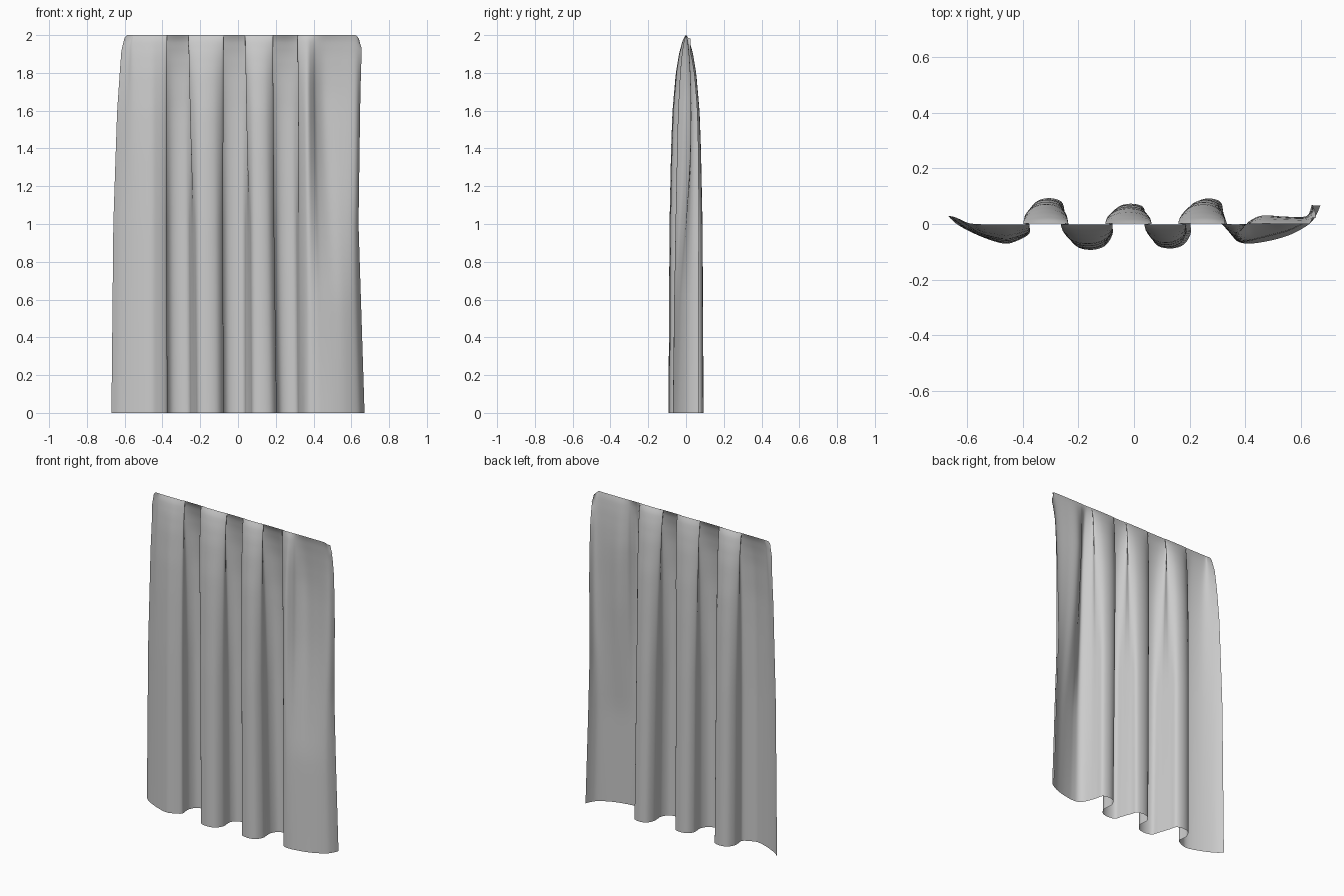
import bpy
from mathutils import Vector

if "Cube" in bpy.data.objects:
    bpy.data.objects.remove(bpy.data.objects["Cube"])

ROWS, SUB = 40, 5


def lerp_keys(keys, z):
    """Piecewise linear lookup in (z, value) keys, z descending."""
    for (z0, a), (z1, b) in zip(keys, keys[1:]):
        if z >= z1:
            return a + (b - a) * (z0 - z) / (z0 - z1)
    return keys[-1][1]


AMP = [(2, .02), (1.97, .2), (1.9, .4), (1.8, .58), (1.6, .77), (1.4, .85), (1, .94), (0, 1)]
LEFT = [(2, -.60), (1.95, -.617), (1.6, -.64), (1, -.66), (0, -.67)]
RIGHT = [(2, .64), (1.96, .655), (1.7, .648), (1, .638), (0, .67)]
OVER = [[(2, .012), (1.5, .008), (1, .002), (0, 0)],
        [(2, .012), (1.5, .004), (1, -.01), (0, -.013)]]
MORPH = [(2, 1), (1.7, 1), (1.3, .75), (.6, .15), (0, 0)]

# fold walls at the top and the bottom hem, with the depth of each pleat between
W_TOP = [-.385, -.25, -.09, .05, .172, .315]
W_HEM = [-.377, -.235, -.078, .055, .203, .335]
DEPTH = [.093, -.093, .073, -.088, .092]

# free right end: extra back fold high up, one broad sweep at the hem
END_TOP = [(.350, -.045), (.372, -.052), (.395, -.02), (.415, .015), (.46, .045), (.53, .04), (.60, .035), (.63, .045)]
END_HEM = [(.355, -.045), (.38, -.066), (.415, -.07), (.45, -.067), (.51, -.055), (.57, -.035), (.63, 0), (.655, .032)]


def profile(z):
    k = lerp_keys(AMP, z)
    over = [lerp_keys(o, z) for o in OVER]
    left, right, m = lerp_keys(LEFT, z), lerp_keys(RIGHT, z), lerp_keys(MORPH, z)
    t = z / 2
    walls = [a * t + b * (1 - t) for a, b in zip(W_TOP, W_HEM)]
    # free left end
    pts = [(left, .03 * k), (left + .04, -.005 * k), (-.55, -.045 * k), (-.47, -.07 * k),
           (-.425, -.062 * k), (walls[0] + over[0] * .6, -.035 * k)]
    # rounded pleats, leaning over slightly near the top
    for i, d in enumerate(DEPTH):
        a, b = walls[i], walls[i + 1]
        oa, ob_ = over[i % 2], over[(i + 1) % 2]
        w = b - a
        pts += [(a, 0), (a - oa, d * .42 * k), (a + w * .18, d * .86 * k), ((a + b) / 2, d * k),
                (b - w * .18, d * .86 * k), (b + ob_, d * .42 * k)]
    pts.append((walls[-1], 0))
    for (ax, ay), (bx, by) in zip(END_TOP, END_HEM):
        pts.append((ax * m + bx * (1 - m) + (right - .67) * (1 - m) * max(0, bx - .5) * 6,
                    (ay * m + by * (1 - m)) * k))
    pts.append((right, (.08 * m + .066 * (1 - m)) * max(k, .3)))
    return [Vector(p) for p in pts]


def spline(p):
    out = []
    for i in range(len(p) - 1):
        a, b, c, d = p[max(i - 1, 0)], p[i], p[i + 1], p[min(i + 2, len(p) - 1)]
        for s in range(SUB):
            t = s / SUB
            out.append(.5 * (2 * b + (c - a) * t + (2 * a - 5 * b + 4 * c - d) * t * t
                             + (3 * b - a - 3 * c + d) * t ** 3))
    return out + [p[-1]]


# loft the sheet from the rail down, rows packed near the gathered top
verts, faces, n = [], [], 0
for r in range(ROWS + 1):
    z = 2 * (1 - (r / ROWS) ** 1.7)
    row = spline(profile(z))
    n = len(row)
    for p in row:
        edge = min(p.x + .615, .65 - p.x)
        sag = max(0, 1 - max(edge, 0) / .03) ** 1.5 * .035 * z / 2
        verts.append((p.x, p.y, z - sag * (z / 2) ** 8))
for r in range(ROWS):
    for c in range(n - 1):
        i = r * n + c
        faces.append((i, i + n, i + n + 1, i + 1))

me = bpy.data.meshes.new("curtain")
me.from_pydata(verts, [], faces)
me.update()
for f in me.polygons:
    f.use_smooth = True
ob = bpy.data.objects.new("curtain", me)
bpy.context.collection.objects.link(ob)
